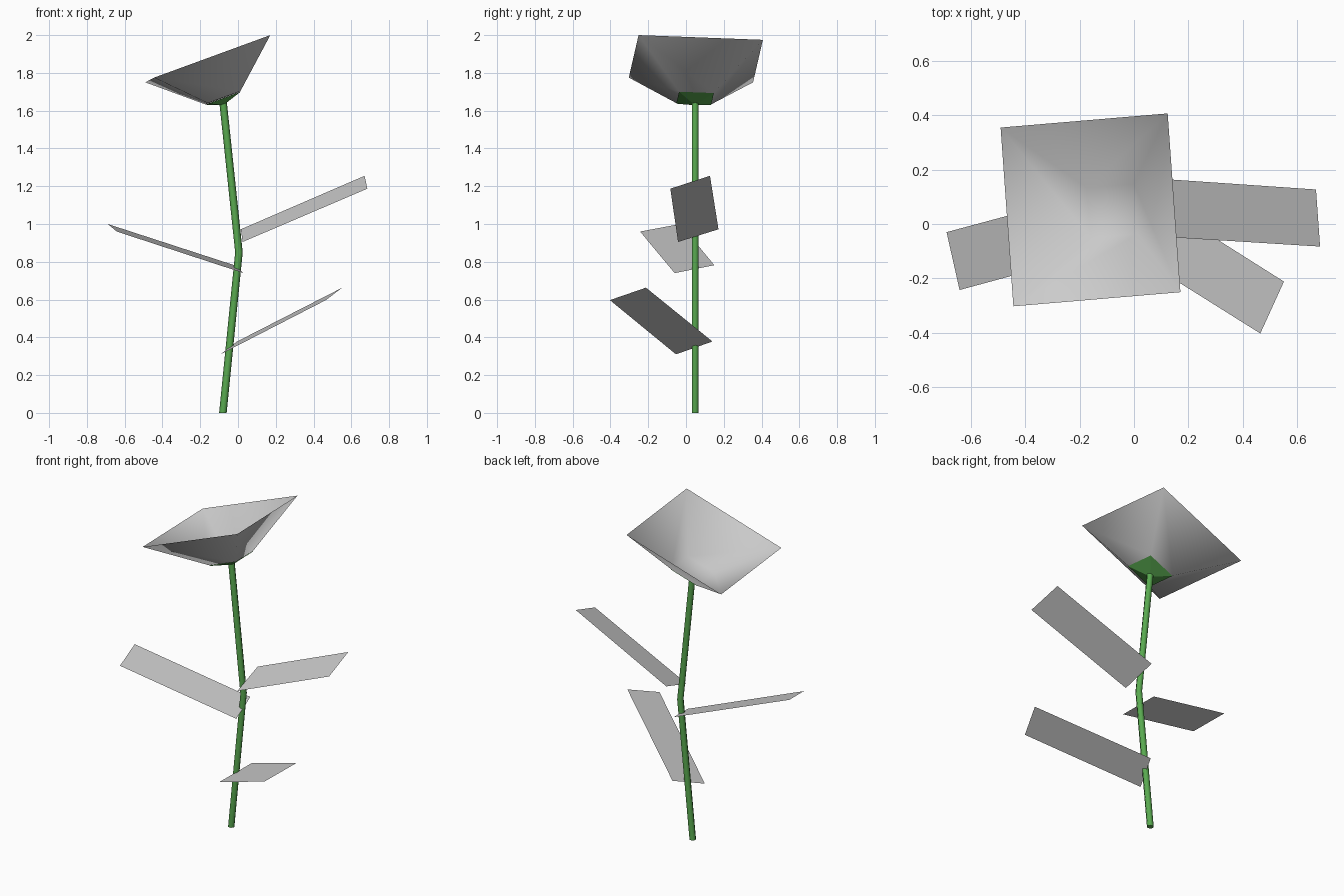
import bpy
from math import cos, sin, pi
from mathutils import Vector

if "Cube" in bpy.data.objects:
    bpy.data.objects.remove(bpy.data.objects["Cube"])

green = bpy.data.materials.new("stem_green")
green.diffuse_color = (0.1, 0.4, 0.08, 1)
green.use_nodes = True
green.node_tree.nodes["Principled BSDF"].inputs["Base Color"].default_value = green.diffuse_color


def make(name, verts, faces, mat=None, smooth=False):
    me = bpy.data.meshes.new(name)
    me.from_pydata([tuple(v) for v in verts], [], faces)
    me.update()
    ob = bpy.data.objects.new(name, me)
    bpy.context.collection.objects.link(ob)
    if mat:
        me.materials.append(mat)
    for p in me.polygons:
        p.use_smooth = smooth
    return ob


def loft(rings):
    """Side quads between consecutive rings of equal size."""
    n = len(rings[0])
    verts = [v for r in rings for v in r]
    faces = [(k*n + i, k*n + (i+1) % n, (k+1)*n + (i+1) % n, (k+1)*n + i)
             for k in range(len(rings) - 1) for i in range(n)]
    return verts, faces


# Bent stem, swept through three points
SIDES = 6
path = [(-0.08, 0.048, 0), (0.005, 0.048, 0.85), (-0.08, 0.048, 1.655)]
rings = [[Vector(p) + Vector((0.02*cos(2*pi*i/SIDES), 0.02*sin(2*pi*i/SIDES), 0))
          for i in range(SIDES)] for p in path]
verts, faces = loft(rings)
faces += [tuple(reversed(range(SIDES))), tuple(range(2*SIDES, 3*SIDES))]
stem = make("stem", verts, faces, green, True)
bpy.context.view_layer.objects.active = stem
stem.select_set(True)
bpy.ops.object.shade_smooth_by_angle(angle=1.1)

# Tilted square frame shared by calyx and flower
base = Vector((-0.08, 0.048, 1.668))
e1 = Vector((0.615, 0.052, 0.225)) / 2
e2 = Vector((-0.047, 0.658, -0.025)) / 2
axis = e1.cross(e2).normalized()


def square(center, scale):
    return [center + (a*e1 + b*e2)*scale
            for a, b in ((-1, -1), (1, -1), (1, 1), (-1, 1))]


# Calyx flaring from the stem to the flower base
verts, faces = loft([square(Vector((-0.078, 0.048, 1.635)), 0.05),
                     square(base - axis*0.003, 0.28)])
make("calyx", verts, faces + [(3, 2, 1, 0), (4, 5, 6, 7)], green)

# Flower cup, open at the top, facing inward
verts, faces = loft([square(base, 0.28),
                     square(Vector((-0.16, 0.052, 1.875)), 1.0)])
faces = [tuple(reversed(f)) for f in faces] + [(0, 1, 2, 3)]
make("flower", verts, faces, None, True)

# Flat leaves
leaves = {
    "upper_right_leaf": [(0.025, -0.042, 0.905), (0.685, -0.083, 1.187),
                         (0.67, 0.127, 1.255), (0.015, 0.172, 0.972)],
    "left_leaf": [(0.03, -0.06, 0.74), (-0.02, 0.15, 0.782),
                  (-0.69, -0.03, 1.0), (-0.642, -0.243, 0.96)],
    "lower_right_leaf": [(-0.093, -0.053, 0.31), (0.465, -0.403, 0.597),
                         (0.552, -0.212, 0.663), (-0.005, 0.14, 0.378)],
}
for name, pts in leaves.items():
    make(name, pts, [(0, 1, 2, 3)])
# wind the left leaf upward like the others
for ob in bpy.context.collection.objects:
    if "leaf" in ob.name and ob.data.polygons[0].normal.z < 0:
        ob.data.flip_normals()
